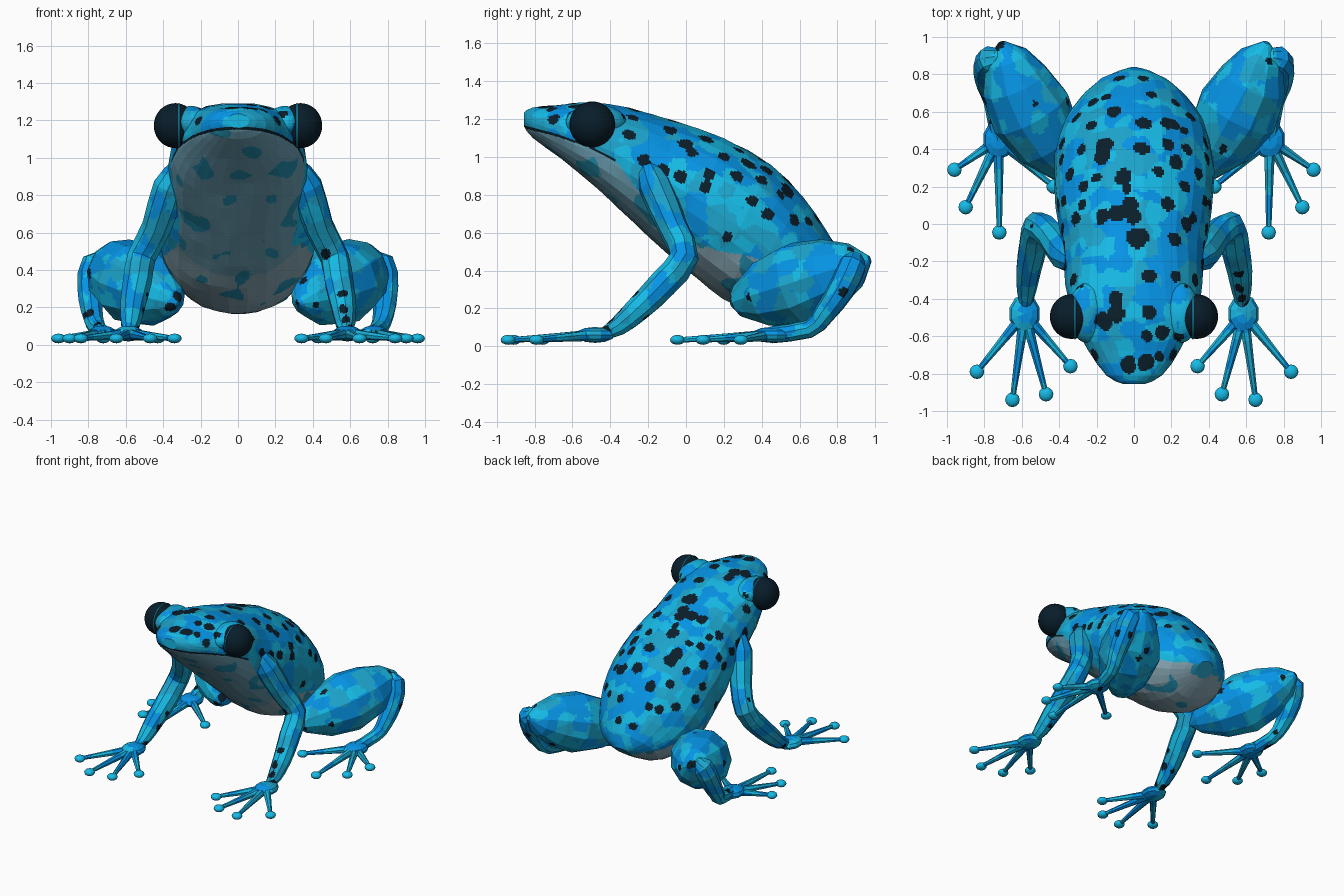
import bpy, bmesh, math, random
from mathutils import Vector, Matrix, noise
from mathutils.bvhtree import BVHTree
from mathutils.kdtree import KDTree

random.seed(4)
if "Cube" in bpy.data.objects:
    bpy.data.objects.remove(bpy.data.objects["Cube"])


def make_material(name, rgb):
    """Flat material from an 8-bit screen colour."""
    linear = [((c / 255 + 0.055) / 1.055) ** 2.4 for c in rgb] + [1.0]
    mat = bpy.data.materials.new(name)
    mat.use_nodes = True
    mat.diffuse_color = linear
    mat.node_tree.nodes["Principled BSDF"].inputs["Base Color"].default_value = linear
    return mat


MATS = [make_material("skin cyan", (22, 186, 230)),
        make_material("skin blue", (5, 148, 230)),
        make_material("skin teal", (28, 164, 204)),
        make_material("spot black", (10, 30, 42)),
        make_material("throat grey", (108, 160, 180)),
        make_material("belly grey", (136, 168, 180)),
        make_material("belly teal", (34, 140, 172)),
        make_material("eye black", (8, 29, 42))]
CYAN, BLUE, TEAL, SPOT, THROAT, BELLY, BELLY_TEAL, EYE = range(len(MATS))


def smooth_rows(rows, steps):
    """Catmull-Rom interpolation of equally long number rows."""
    out = []
    for i in range(len(rows) - 1):
        a, b, c, d = (rows[max(i - 1, 0)], rows[i], rows[i + 1],
                      rows[min(i + 2, len(rows) - 1)])
        for k in range(steps):
            t = k / steps
            out.append([q + 0.5 * t * (r - p + t * (2 * p - 5 * q + 4 * r - s
                        + t * (3 * (q - r) + s - p)))
                        for p, q, r, s in zip(a, b, c, d)])
    return out + [list(rows[-1])]


def loft(rings, cuts):
    """Skin closed rings of points, then split the facets for painting."""
    bm = bmesh.new()
    loops = [[bm.verts.new(p) for p in ring] for ring in rings]
    n = len(loops[0])
    for a, b in zip(loops, loops[1:]):
        for j in range(n):
            k = (j + 1) % n
            bm.faces.new((a[j], a[k], b[k], b[j]))
    bm.faces.new(loops[0])
    bm.faces.new(loops[-1])
    bmesh.ops.recalc_face_normals(bm, faces=bm.faces)
    if cuts:
        bmesh.ops.subdivide_edges(bm, edges=bm.edges[:], cuts=cuts, use_grid_fill=True)
    return bm


def tube(path, sides, steps, cuts):
    """Round limb along x, y, z, radius rows."""
    rows = smooth_rows(path, steps)
    pts = [Vector(r[:3]) for r in rows]
    u, rings = Vector((1, 0.3, 0.2)), []
    for i, p in enumerate(pts):
        t = (pts[min(i + 1, len(pts) - 1)] - pts[max(i - 1, 0)]).normalized()
        u = (u - t * u.dot(t)).normalized()
        v = t.cross(u)
        r = max(rows[i][3], 0.008)
        rings.append([p + r * (u * math.cos(a) + v * math.sin(a))
                      for a in (math.tau * j / sides for j in range(sides))])
    return loft(rings, cuts)


def finish(bm, name, paint, smooth=False):
    for f in bm.faces:
        f.material_index = paint(f.calc_center_median())
        f.smooth = smooth
    mesh = bpy.data.meshes.new(name)
    bm.to_mesh(mesh)
    bm.free()
    for m in MATS:
        mesh.materials.append(m)
    obj = bpy.data.objects.new(name, mesh)
    bpy.context.collection.objects.link(obj)
    return obj


def skin(p):
    """Angular blue patches, one tone per cell."""
    cell = noise.voronoi(p * 11)[1][0]
    n = noise.noise(cell * 0.73)
    return BLUE if n > 0.06 else TEAL if n < -0.24 else CYAN


def spot_test(spots):
    """Test for points inside wobbly spots given as centre and radius."""
    kd = KDTree(len(spots))
    for i, (centre, _) in enumerate(spots):
        kd.insert(centre, i)
    kd.balance()
    return lambda p: any(dist < spots[i][1] + 0.012 * noise.noise(p * 18)
                         for _, i, dist in kd.find_n(p, 2))


def spotted(bm, count):
    test = spot_test([(f.calc_center_median(), random.uniform(0.018, 0.032))
                      for f in random.sample(bm.faces[:], count)])
    return lambda p: SPOT if test(p) else skin(p)


# Body: slanted sections given by top y, z, bottom y, z, half width and roundness
sections = [(-0.855, 1.235, -0.855, 1.16, 0.06, 1), (-0.81, 1.262, -0.81, 1.10, 0.15, 0.9),
            (-0.68, 1.275, -0.66, 0.99, 0.25, 0.75), (-0.5, 1.29, -0.5, 0.86, 0.33, 0.65),
            (-0.3, 1.26, -0.36, 0.73, 0.365, 0.75), (-0.05, 1.19, -0.2, 0.58, 0.38, 0.95),
            (0.2, 1.10, -0.02, 0.42, 0.42, 1), (0.45, 0.96, 0.12, 0.30, 0.43, 1),
            (0.62, 0.79, 0.27, 0.21, 0.405, 1), (0.74, 0.62, 0.42, 0.165, 0.34, 1),
            (0.82, 0.47, 0.58, 0.18, 0.23, 1), (0.84, 0.36, 0.74, 0.27, 0.07, 1)]
SIDES = 26
rings = []
for ty, tz, by, bz, w, power in smooth_rows(sections, 2):
    top, low = Vector((0, ty, tz)), Vector((0, by, bz))
    ring = []
    for j in range(SIDES):
        a = math.tau * j / SIDES
        x = math.copysign(abs(math.cos(a)) ** power, math.cos(a))
        offset = (top - low) / 2 * math.sin(a) + Vector((w * x, 0, 0))
        ring.append((top + low) / 2 + offset * random.uniform(0.985, 1.01))
    rings.append(ring)
body = loft(rings, 8)

# Dark spots, in hundredths: back as x, y, radius and flanks as y, z
back = [(-8, 78, 3), (5, 78, 3), (-15, 68, 3), (9, 69, 3), (-11, 60, 4), (5, 54, 4.5),
        (18, 54, 4.5), (27, 50, 3), (-16, 42, 5), (-17, 36, 5), (4, 40, 4), (18, 43, 4),
        (22, 33, 4), (-20, 25, 3), (-6, 25, 5), (-4, 19, 3), (13, 28, 3), (-17, 4, 4),
        (-9, 6, 5), (-2, 10, 4.5), (0, 4, 4.5), (2, -7, 6), (18, 10, 4), (28, 0, 4),
        (22, -8, 4), (8, -28, 4), (22, -28, 3), (-10, -40, 4), (-16, -52, 5),
        (-10, -48, 5), (8, -47, 4), (7, -60, 3), (15, -58, 4), (24, -60, 3),
        (-3, -75, 4.5), (6, -74, 4.5), (14, -71, 3), (-28, 10, 3)]
flank = [(3, 103), (20, 100), (10, 84), (12, 91), (-12, 93), (-3, 90), (22, 58), (35, 77),
         (43, 70), (57, 67), (65, 66), (53, 81), (40, 88), (27, 90), (-22, 98), (-30, 112),
         (-36, 120), (-70, 120)]
tree = BVHTree.FromBMesh(body)
spots = [(tree.ray_cast(Vector((x / 100, y / 100, 3)), Vector((0, 0, -1)))[0], r / 100)
         for x, y, r in back]
spots += [(tree.ray_cast(Vector((3 * s, y / 100, z / 100)), Vector((-s, 0, 0)))[0], 0.034)
          for s in (1, -1) for y, z in flank]
body_spot = spot_test(spots)

# Jaw and belly edge as y, z
edge = [(-0.9, 1.17), (-0.7, 1.12), (-0.52, 1.06), (-0.37, 0.98), (-0.2, 0.75),
        (0, 0.54), (0.4, 0.45), (0.9, 0.28)]


def paint_top(p):
    return SPOT if body_spot(p) else skin(p)


def paint_body(p):
    for (y0, z0), (y1, z1) in zip(edge, edge[1:]):
        if y0 <= p.y <= y1:
            limit = z0 + (z1 - z0) * (p.y - y0) / (y1 - y0)
    in_head = p.y < -0.37
    if in_head and abs(p.z - limit) < 0.007:
        return SPOT
    if not in_head:
        limit += 0.04 * noise.noise(p * 8)
    if p.z < limit:
        if noise.noise(p * 8) > 0.32:
            return BELLY_TEAL
        return THROAT if p.y < 0.05 else BELLY
    return paint_top(p)


finish(body, "body", paint_body)


def ellipsoid(name, centre, scale, paint, segments, smooth):
    bm = bmesh.new()
    bmesh.ops.create_uvsphere(bm, u_segments=segments, v_segments=segments * 2 // 3, radius=1,
                              matrix=Matrix.Translation(centre) @ Matrix.Diagonal((*scale, 1)))
    return finish(bm, name, paint, smooth)


def foot(name, s, palm, tips):
    """Flat palm with long thin toes ending in round pads."""
    ellipsoid(name + "_palm", palm, (0.085, 0.105, 0.042), skin, 10, False)
    for i, (x, y) in enumerate(tips):
        tip = Vector((s * x, y, 0.034))
        mid = palm.lerp(tip, 0.5)
        bm = tube([(*palm, 0.032), (*mid, 0.022), (*tip, 0.014)], 7, 2, 2)
        finish(bm, f"{name}_toe_{i + 1}", skin)
        ellipsoid(f"{name}_pad_{i + 1}", tip, (0.039, 0.039, 0.026), lambda p: CYAN, 12, True)


# Paired parts: path, sides, smoothing steps, facet cuts and spots
limbs = {
    "thigh": ([(0.32, 0.24, 0.22, 0.01), (0.36, 0.29, 0.24, 0.09), (0.45, 0.43, 0.28, 0.185),
               (0.55, 0.6, 0.33, 0.225), (0.635, 0.76, 0.385, 0.19), (0.68, 0.89, 0.43, 0.12),
               (0.71, 0.97, 0.46, 0.02)], 11, 1, 9, 10),
    "shin": ([(0.69, 0.89, 0.46, 0.03), (0.765, 0.88, 0.43, 0.075), (0.787, 0.82, 0.3, 0.073),
              (0.78, 0.73, 0.17, 0.058), (0.755, 0.65, 0.09, 0.048), (0.72, 0.45, 0.06, 0.045)],
             9, 2, 4, 5),
    "arm": ([(0.31, -0.21, 0.97, 0.04), (0.365, -0.165, 0.85, 0.088), (0.435, -0.07, 0.63, 0.08),
             (0.515, -0.01, 0.47, 0.078), (0.54, -0.12, 0.33, 0.078), (0.565, -0.25, 0.2, 0.068),
             (0.575, -0.36, 0.105, 0.052), (0.58, -0.44, 0.065, 0.03)],
            9, 2, 5, 11)}
for s, side in ((1, "left"), (-1, "right")):
    for part, (path, sides, steps, cuts, count) in limbs.items():
        bm = tube([(s * x, y, z, r) for x, y, z, r in path], sides, steps, cuts)
        finish(bm, f"{side}_{part}", spotted(bm, count))
    foot(side + "_front_foot", s, Vector((s * 0.585, -0.48, 0.06)),
         [(0.84, -0.79), (0.65, -0.94), (0.47, -0.91), (0.34, -0.76)])
    foot(side + "_hind_foot", s, Vector((s * 0.725, 0.45, 0.06)),
         [(0.96, 0.29), (0.90, 0.09), (0.72, -0.045), (0.43, 0.2)])
    # Brow mound, and eye with a fine bright rim
    ellipsoid(side + "_brow", Vector((s * 0.25, -0.475, 1.185)), (0.1, 0.16, 0.092), paint_top, 30, False)
    ellipsoid(side + "_eye", Vector((s * 0.335, -0.495, 1.172)), (0.115, 0.12, 0.12),
              lambda p: EYE, 32, True)
    rim = [[Vector((s * 0.315 + 0.004 * math.cos(b), -0.495 + r * math.cos(a), 1.172 + r * math.sin(a)))
            for b in (math.tau * k / 6 for k in range(6))
            for r in (0.119 + 0.003 * math.sin(b),)]
           for a in (math.tau * j / 40 for j in range(41))]
    finish(loft(rim, 0), side + "_eye_rim", lambda p: CYAN)
